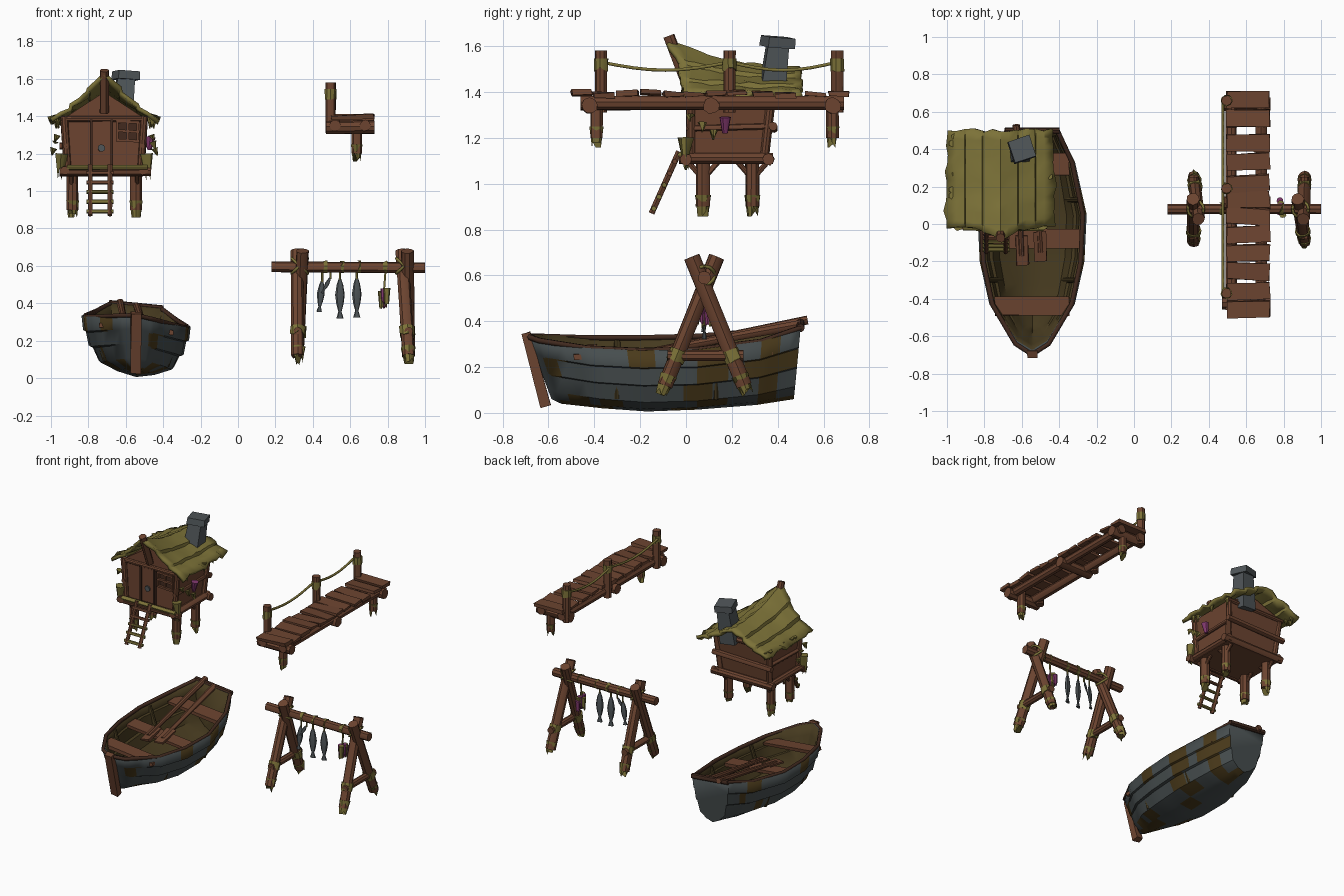
import bpy, bmesh, math, random
from mathutils import Vector, Matrix, noise

random.seed(4)
if "Cube" in bpy.data.objects:
    bpy.data.objects.remove(bpy.data.objects["Cube"])


def material(name, r, g, b):
    m = bpy.data.materials.new(name)
    col = [((c / 255 + 0.055) / 1.055) ** 2.4 for c in (r, g, b)] + [1]
    m.use_nodes = True
    m.diffuse_color = col
    m.node_tree.nodes["Principled BSDF"].inputs["Base Color"].default_value = col
    return m


WOOD = material("brown wood", 108, 68, 48)
DARK = material("dark wood", 66, 42, 31)
THATCH = material("olive thatch", 124, 114, 56)
STONE = material("grey stone", 80, 86, 89)
HULL = material("blue grey paint", 70, 77, 78)
PATCH = material("worn paint", 73, 57, 26)
INSIDE = material("boat inside", 70, 58, 31)
PINK = material("purple pink", 132, 58, 112)


def finish(name, bm, *mats, angle=35):
    me = bpy.data.meshes.new(name)
    bmesh.ops.recalc_face_normals(bm, faces=bm.faces)
    for f in bm.faces:
        f.smooth = True
    bm.to_mesh(me)
    bm.free()
    me.set_sharp_from_angle(angle=math.radians(angle))
    for m in mats:
        me.materials.append(m)
    ob = bpy.data.objects.new(name, me)
    bpy.context.scene.collection.objects.link(ob)
    return ob


def log(name, a, b, r, mat=WOOD, r2=None, sides=9, ragged=0, rough=0.07):
    """Round timber from a to b; ragged pulls the a end into spikes."""
    a, b = Vector(a), Vector(b)
    d = b - a
    bm = bmesh.new()
    bmesh.ops.create_cone(bm, cap_ends=True, segments=sides, radius1=r,
                          radius2=r2 or r, depth=d.length)
    for i, v in enumerate(bm.verts):
        k = 1 + random.uniform(-rough, rough)
        v.co.x *= k
        v.co.y *= k
        if v.co.z < 0 and ragged:
            v.co.z += ragged * random.choice((-0.5, 0, 1))
    rot = d.to_track_quat("Z", "Y").to_matrix().to_4x4()
    bm.transform(Matrix.Translation((a + b) / 2) @ rot)
    return finish(name, bm, mat)


def box(name, c, s, mat=WOOD, rot=(0, 0, 0), wobble=0.0):
    bm = bmesh.new()
    bmesh.ops.create_cube(bm, size=1)
    for v in bm.verts:
        v.co = Vector([v.co[i] * s[i] + random.uniform(-wobble, wobble) for i in range(3)])
    ob = finish(name, bm, mat)
    ob.location, ob.rotation_euler = c, rot
    return ob


def rope(name, pts, r, mat=THATCH):
    cu = bpy.data.curves.new(name, "CURVE")
    cu.dimensions, cu.bevel_depth, cu.bevel_resolution = "3D", r, 1
    sp = cu.splines.new("POLY")
    sp.points.add(len(pts) - 1)
    for p, q in zip(sp.points, pts):
        p.co = (*q, 1)
    cu.materials.append(mat)
    ob = bpy.data.objects.new(name, cu)
    bpy.context.scene.collection.objects.link(ob)


def wrap(name, a, b, t, r, length=0.04):
    """Binding around the line a-b at fraction t."""
    a, b = Vector(a), Vector(b)
    p, d = a.lerp(b, t), (b - a).normalized() * length / 2
    log(name, p - d, p + d, r, THATCH, ragged=0.012)


def leg(name, foot, top, r):
    """Post with a ragged mossy foot."""
    foot, top = Vector(foot), Vector(top)
    d = (top - foot).normalized()
    log(name, foot + d * 0.02, top, r)
    log(name + "_moss", foot, foot + d * 0.07, r * 0.75, THATCH, r * 1.12, ragged=0.045)


# ---------------- hut ----------------
HX = -0.715
bm = bmesh.new()
walls = [[bm.verts.new((HX + x, y + s, z)) for x, z, s in
          ((-0.19, 1.1, 0), (0.19, 1.1, 0), (0.215, 1.39, k), (0, top, k), (-0.215, 1.39, k))]
         for y, k, top in ((0.025, 0, 1.53), (0.34, 0.045, 1.47))]
for ring in walls:
    bm.faces.new(ring)
for i in range(5):
    j = (i + 1) % 5
    bm.faces.new((walls[0][i], walls[0][j], walls[1][j], walls[1][i]))
finish("hut_walls", bm, WOOD, angle=20)

box("hut_floor", (HX, 0.18, 1.1), (0.43, 0.37, 0.03))
for y in (0.0, 0.36):
    log("floor_beam", (HX - 0.24, y, 1.105), (HX + 0.25, y, 1.105), 0.026)
    log("wall_beam", (HX - 0.23, y + 0.02, 1.385), (HX + 0.23, y + 0.02, 1.385), 0.016)
log("back_rail", (HX - 0.24, 0.38, 1.24), (HX + 0.23, 0.38, 1.25), 0.02)
for s in (-1, 1):
    log("side_beam", (HX + s * 0.21, -0.03, 1.11), (HX + s * 0.21, 0.38, 1.11), 0.024)
    log("side_rail", (HX + s * 0.205, 0.0, 1.24), (HX + s * 0.205, 0.38, 1.25), 0.014)
    for y, w in ((0.02, 0.0), (0.34, 0.035)):
        log("corner_post", (HX + s * 0.195, y, 1.1), (HX + s * 0.215, y + w, 1.4), 0.02)
    for y in (0.075, 0.29):
        leg("hut_leg", (HX + s * 0.17, y, 0.88), (HX + s * 0.17, y, 1.1), 0.031)
        for dy in (-0.07, 0.07):
            log("leg_brace", (HX + s * 0.175, y, 1.02), (HX + s * 0.175, y + dy, 1.1), 0.012)
    # hanging tufts by the walls and corners
    log("corner_moss", (HX + s * 0.235, 0.0, 1.08), (HX + s * 0.225, 0.0, 1.2), 0.012, THATCH, 0.035, ragged=0.04)
    for i in range(3):
        p = Vector((HX + s * (0.25 + 0.01 * i), 0.02 + 0.05 * i, 1.3 - 0.035 * i))
        log("side_tuft", p - Vector((-0.01 * s, 0, 0.03)), p, 0.005, THATCH, 0.02, ragged=0.02)
log("front_moss", (HX - 0.2, -0.02, 1.125), (HX + 0.23, -0.02, 1.125), 0.014, THATCH, rough=0.3)
log("hanging_bulb", (HX + 0.24, 0.17, 1.22), (HX + 0.25, 0.17, 1.29), 0.012, PINK, 0.025)

# door, window and gable post
box("door", (HX - 0.015, 0.017, 1.255), (0.1, 0.012, 0.25), WOOD)
for x in (-0.07, 0.04):
    box("door_frame", (HX + x, 0.012, 1.255), (0.012, 0.025, 0.26), DARK)
log("door_knob", (HX - 0.015, 0.0, 1.23), (HX - 0.015, 0.015, 1.23), 0.02, STONE)
box("window", (HX + 0.125, 0.021, 1.32), (0.1, 0.009, 0.09), DARK)
for dz in (-0.05, 0.0, 0.05):
    box("window_bar", (HX + 0.125, 0.012, 1.32 + dz), (0.125, 0.022, 0.014), WOOD, (0, 0.06, 0))
for dx in (-0.055, 0.0, 0.055):
    box("window_post", (HX + 0.125 + dx, 0.014, 1.32), (0.013, 0.02, 0.11))
log("ridge_post", (HX, 0.01, 1.42), (HX, -0.075, 1.645), 0.025)
log("ridge_pole", (HX, -0.06, 1.58), (HX, 0.1, 1.52), 0.018)

# sagging thatched roof in overlapping courses
half = (0, 0.16, 0.33, 0.35, 0.5, 0.66, 0.68, 0.84, 1)
us = [-u for u in half[:0:-1]] + list(half)
bm = bmesh.new()
rows = []
for j in range(13):
    t = j / 12
    row = []
    for u in us:
        w = abs(u)
        front = -0.02 - 0.07 * (1 - w) ** 3
        y = front + (0.5 - front) * t + random.uniform(-0.012, 0.012)
        ridge = 1.515 + 0.125 * (1 - t) ** 2.5
        z = 1.39 + (ridge - 1.39) * (1 - w) ** 1.35
        z += 0.018 * ((w * 3) % 1 if w < 1 else 1) + random.uniform(-0.006, 0.006)
        x = HX + 0.28 * u
        if w == 1:
            x += math.copysign(random.uniform(-0.025, 0.012), u)
            z -= random.uniform(0, 0.04)
        row.append(bm.verts.new((x, y, z)))
    rows.append(row)
for p, q in zip(rows, rows[1:]):
    for i in range(len(us) - 1):
        bm.faces.new((p[i], p[i + 1], q[i + 1], q[i]))
roof = finish("thatched_roof", bm, THATCH, angle=30)
sol = roof.modifiers.new("thickness", "SOLIDIFY")
sol.thickness = 0.022
for i in range(14):
    y = random.uniform(0, 0.48)
    x = HX + random.choice((-1, 1)) * random.uniform(0.24, 0.27)
    log("eave_tuft", (x, y, 1.345), (x, y, 1.4), 0.004, THATCH, 0.018, ragged=0.02, sides=6)

# chimney
log("chimney", (-0.625, 0.37, 1.36), (-0.6, 0.4, 1.6), 0.08, STONE, 0.066, sides=4, rough=0.02)
log("chimney_cap", (-0.6, 0.398, 1.595), (-0.598, 0.402, 1.64), 0.088, STONE, 0.084, sides=4, rough=0.03)

# ladder
low, high = Vector((0, -0.15, 0.87)), Vector((0, -0.03, 1.14))
for x in (-0.79, -0.685):
    off = Vector((x, 0, 0))
    log("ladder_rail", low + off, high + off, 0.013)
for i in range(5):
    p = low.lerp(high, 0.08 + 0.19 * i)
    log("ladder_rung", p + Vector((-0.81, 0, 0)), p + Vector((-0.665, 0, 0)), 0.011, THATCH if i < 3 else WOOD)

# ---------------- pier ----------------
for x in (0.52, 0.68):
    log("pier_beam", (x, -0.46, 1.35), (x, 0.69, 1.35), 0.03)
for y in (-0.42, 0.11, 0.64):
    log("pier_cross_log", (0.47, y, 1.34), (0.73, y, 1.34), 0.036)
for y in (-0.455, -0.36, -0.255, -0.155, -0.055, 0.04, 0.13, 0.215, 0.335, 0.435, 0.565, 0.665):
    box("pier_plank", (0.61, y, 1.39 + random.uniform(-0.004, 0.01)), (0.23, 0.088, 0.02), WOOD,
        (random.uniform(-0.06, 0.06), random.uniform(-0.04, 0.04), random.uniform(-0.05, 0.05)), 0.005)
for y in (-0.39, 0.64):
    leg("pier_leg", (0.635, y, 1.18), (0.635, y, 1.36), 0.028)
tops = [Vector((0.495, y, 1.53)) for y in (-0.37, 0.19, 0.66)]
for p in tops:
    log("pier_post", p - Vector((0, 0, 0.22)), p + Vector((0, 0, 0.05)), 0.027)
    wrap("post_rope", p - Vector((0, 0, 0.05)), p + Vector((0, 0, 0.05)), 0.4, 0.031, 0.05)
for a, b in zip(tops, tops[1:]):
    rope("pier_rope", [a.lerp(b, i / 8) - Vector((0.02, 0, 0.035 * math.sin(math.pi * i / 8))) for i in range(9)], 0.008)

# ---------------- drying rack ----------------
BY = 0.08
log("rack_beam", (0.18, BY, 0.595), (1.0, BY, 0.59), 0.029)
for x0, x1 in ((0.32, 0.33), (0.912, 0.89)):
    for s in (-1, 1):
        foot, top = (x0, BY + s * 0.18, 0.1), (x1 + s * 0.015, BY - s * 0.055, 0.68)
        leg("rack_leg", foot, top, 0.034)
        wrap("leg_binding", foot, top, 0.26, 0.04, 0.05)
    log("rack_brace", (x0, BY - 0.16, 0.25), (x0, BY + 0.17, 0.25), 0.024)
    for s in (-1, 1):
        rope("cross_binding", [(x1 + 0.043 * math.cos(a) * s, BY + 0.045 * math.sin(a), 0.6 + 0.04 * math.cos(a))
                               for a in [k * math.pi / 6 for k in range(13)]], 0.008)
for x in (0.47, 0.56, 0.65, 0.79):
    wrap("beam_binding", (x - 0.1, BY, 0.594), (x + 0.1, BY, 0.593), 0.5, 0.033, 0.016)


def fish(name, x, z, tilt, scale=1.0):
    prof = ((0.006, 0), (0.018, -0.035), (0.027, -0.09), (0.02, -0.14), (0.009, -0.18), (0.02, -0.215))
    bm = bmesh.new()
    rings = [[bm.verts.new((r * math.cos(k * math.pi / 4), r * 0.5 * math.sin(k * math.pi / 4), h))
              for k in range(8)] for r, h in prof]
    for p, q in zip(rings, rings[1:]):
        for k in range(8):
            bm.faces.new((p[k], p[(k + 1) % 8], q[(k + 1) % 8], q[k]))
    bm.faces.new(rings[0])
    bm.faces.new(rings[-1])
    ob = finish(name, bm, STONE)
    ob.location, ob.rotation_euler, ob.scale = (x, BY, z), (0, tilt, 0.3), (scale,) * 3
    rope("fish_string", [(x, BY, z - 0.01), (x, BY, 0.59)], 0.006)


fish("hanging_fish", 0.45, 0.525, 0.1, 0.8)
fish("hanging_fish", 0.495, 0.54, 0.5, 0.45)
fish("hanging_fish", 0.545, 0.535, 0)
fish("hanging_fish", 0.635, 0.54, 0)
rope("bunch_string", [(0.79, BY, 0.59), (0.78, BY, 0.46)], 0.006)
for i in range(6):
    x, y, z = 0.775 + random.uniform(-0.025, 0.025), BY + 0.015 * (i - 2), 0.42 + random.uniform(-0.02, 0.02)
    log("hanging_bunch", (x, y, z - 0.04), (x, y, z + 0.045), 0.012, (THATCH, PINK)[i % 2], 0.018, ragged=0.02)

# ---------------- boat ----------------
BX, TILT = -0.545, 0.1
# along the hull: y, half width, rim height, keel height
stations = ((-0.69, 0.012, 0.335, 0.06), (-0.64, 0.095, 0.325, 0.04), (-0.43, 0.228, 0.305, 0.02),
            (-0.2, 0.28, 0.3, 0.006), (0.05, 0.292, 0.305, 0.014), (0.33, 0.23, 0.335, 0.035), (0.5, 0.145, 0.385, 0.06))
side = ((0, 0), (0.35, 0.07), (0.68, 0.2), (0.8, 0.45), (0.87, 0.47), (0.92, 0.72), (0.97, 0.74), (1, 1))
section = [(-x, z) for x, z in side[:0:-1]] + list(side)


def tilted(x, y, z):
    return Vector((BX + x, y, z - x * TILT))


bm = bmesh.new()
rings = []
for n, (p, q) in enumerate(zip(stations, stations[1:] + stations[-1:])):
    for k in range(4 if n < len(stations) - 1 else 1):
        y, w, top, keel = [a + (b - a) * k / 4 for a, b in zip(p, q)]
        shift = -0.09 * y / 0.6 if y < 0 else -0.03 * y / 0.5
        rings.append([bm.verts.new(tilted(w * x, y + shift * (1 - z), keel + (top - keel) * z)) for x, z in section])
for p, q in zip(rings, rings[1:]):
    for i in range(len(section) - 1):
        f = bm.faces.new((p[i], p[i + 1], q[i + 1], q[i]))
        if noise.noise(f.calc_center_median() * 7) > 0.24:
            f.material_index = 2
bm.faces.new(rings[-1])
bm.faces.new(rings[0])
rims = [[r[i].co.copy() for r in rings] for i in (0, -1)]
hull = finish("boat_hull", bm, HULL, INSIDE, PATCH, INSIDE)
sol = hull.modifiers.new("planking", "SOLIDIFY")
sol.thickness, sol.material_offset = 0.022, 1
for rim in rims:
    rope("gunwale", [p.lerp(Vector((BX, p.y, p.z)), 0.07) for p in rim], 0.013, DARK)
log("stern_rail", rims[0][-1], rims[1][-1], 0.018, DARK)
box("stem_post", (BX, -0.655, 0.19), (0.055, 0.045, 0.33), WOOD, (0.27, 0, 0), 0.004)
for y, w, z, d in ((-0.44, 0.4, 0.265, 0.1), (-0.08, 0.52, 0.245, 0.1), (0.32, 0.4, 0.28, 0.12)):
    box("boat_seat", (BX, y, z), (w, d, 0.022), WOOD, (0, TILT, 0), 0.004)
for y, w in ((-0.3, 0.235), (0.13, 0.255)):
    for s in (-1, 1):
        log("boat_rib", tilted(s * w * 0.7, y, 0.08), tilted(s * w, y, 0.29), 0.014, INSIDE)

# oars resting over the stern
for a, b in (((-0.6, -0.17, 0.265), (-0.63, 0.53, 0.405)), ((-0.5, -0.15, 0.265), (-0.54, 0.5, 0.385))):
    log("oar_shaft", a, b, 0.014, WOOD, 0.02)
    box("oar_blade", Vector(a) + Vector((0, 0.03, 0.006)), (0.065, 0.16, 0.014), WOOD, (0.2, 0, 0.05), 0.005)
